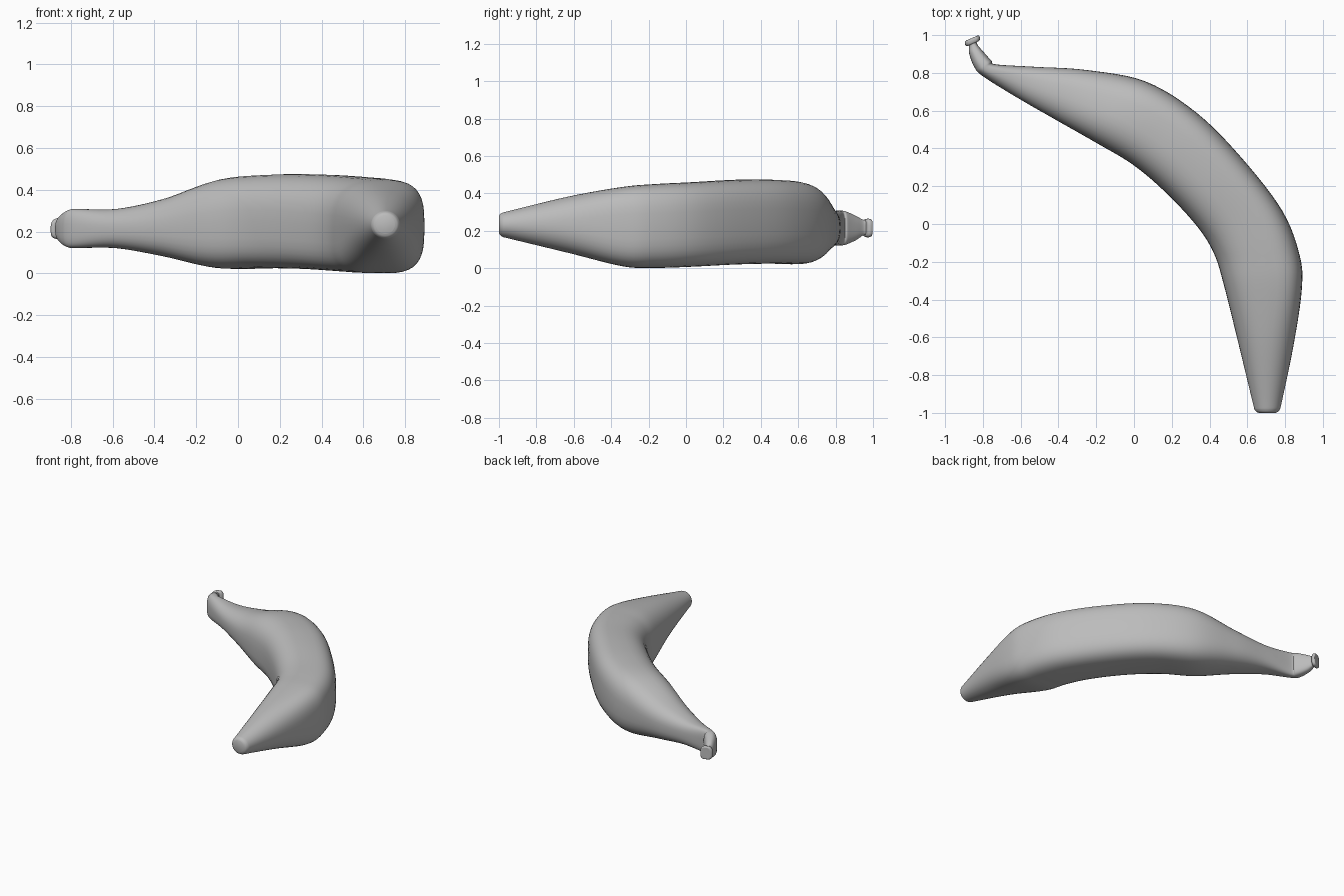
import bpy, bmesh, math
from mathutils import Vector

cube = bpy.data.objects.get("Cube")
if cube:
    bpy.data.objects.remove(cube, do_unlink=True)

SIDES = 40
STEPS = 6

grey = bpy.data.materials.new("plain grey")
grey.use_nodes = True
colour = (0.5, 0.5, 0.5, 1)
grey.diffuse_color = colour
grey.node_tree.nodes["Principled BSDF"].inputs["Base Color"].default_value = colour


def catmull(a, b, c, d, t):
    """Smooth value between b and c."""
    return 0.5 * (2 * b + (c - a) * t + (2 * a - 5 * b + 4 * c - d) * t * t
                  + (3 * b - a - 3 * c + d) * t ** 3)


def refine(rows, steps):
    """Fill in smooth intermediate sections."""
    out = []
    for i in range(len(rows) - 1):
        near = [rows[max(0, min(len(rows) - 1, i + k))] for k in (-1, 0, 1, 2)]
        for s in range(steps):
            out.append([catmull(*v, s / steps) for v in zip(*near)])
    return out + [list(rows[-1])]


def ring(bm, row):
    """Cross-section from inner edge to outer edge; boxy squares its corners."""
    ix, iy, ox, oy, low, high, boxy = row
    inner, outer = Vector((ix, iy, 0)), Vector((ox, oy, 0))
    peak = inner.lerp(outer, 0.5 + 0.05 * boxy)
    mid, half = (low + high) / 2, (high - low) / 2
    verts = []
    for k in range(SIDES):
        a = math.tau * k / SIDES
        c, s = math.cos(a), math.sin(a)
        # the lower inner corner is fuller than the upper inner one
        corner = 1.1 if c > 0 else 0.6 if s > 0 else 1.6
        power = 2 / (2 + corner * max(boxy, 0))
        p = peak.lerp(outer if c > 0 else inner, abs(c) ** power)
        p.z = mid + math.copysign(abs(s) ** power, s) * half
        verts.append(bm.verts.new(p))
    return verts


def loft(name, rows, steps=STEPS):
    bm = bmesh.new()
    rings = [ring(bm, r) for r in refine(rows, steps)]
    for a, b in zip(rings, rings[1:]):
        for k in range(SIDES):
            n = (k + 1) % SIDES
            bm.faces.new((a[k], a[n], b[n], b[k]))
    bm.faces.new(rings[0])
    bm.faces.new(rings[-1])
    bmesh.ops.recalc_face_normals(bm, faces=bm.faces)
    mesh = bpy.data.meshes.new(name)
    bm.to_mesh(mesh)
    bm.free()
    mesh.materials.append(grey)
    obj = bpy.data.objects.new(name, mesh)
    bpy.context.collection.objects.link(obj)
    bpy.ops.object.select_all(action="DESELECT")
    obj.select_set(True)
    bpy.context.view_layer.objects.active = obj
    bpy.ops.object.shade_smooth_by_angle(angle=math.radians(50))


# Curved fruit from blossom tip to stem: inner xy, outer xy, low z, high z, boxiness
loft("fruit_body", [
    (.66, -1, .75, -1, .19, .28, 0),
    (.64, -.985, .77, -.985, .17, .295, 0),
    (.625, -.93, .785, -.93, .155, .31, 0),
    (.545, -.6, .845, -.64, .08, .385, .3),
    (.475, -.32, .888, -.35, .01, .435, 1),
    (.425, -.16, .878, -.17, .002, .45, 1),
    (.34, -.02, .785, .07, .008, .46, 1),
    (.18, .155, .57, .35, .02, .473, 1),
    (0, .31, .33, .59, .025, .473, 1),
    (-.2, .43, .06, .755, .025, .45, .8),
    (-.42, .555, -.25, .815, .08, .36, .5),
    (-.62, .67, -.52, .832, .12, .31, .5),
    (-.8, .782, -.73, .845, .122, .308, .8),
    (-.845, .83, -.755, .865, .125, .305, .8),
    (-.872, .9, -.8, .915, .15, .28, .6),
    (-.873, .938, -.83, .952, .175, .26, .6),
    (-.868, .965, -.832, .978, .175, .26, .6),
])

# Cut end of the stem
loft("stem_cap", [
    (-.878, .943, -.828, .965, .18, .255, .8),
    (-.89, .944, -.818, .972, .17, .262, 1),
    (-.896, .958, -.815, .985, .165, .265, 1),
    (-.89, .97, -.822, .998, .17, .262, 1),
    (-.88, .975, -.832, .996, .18, .255, .8),
], 3)
